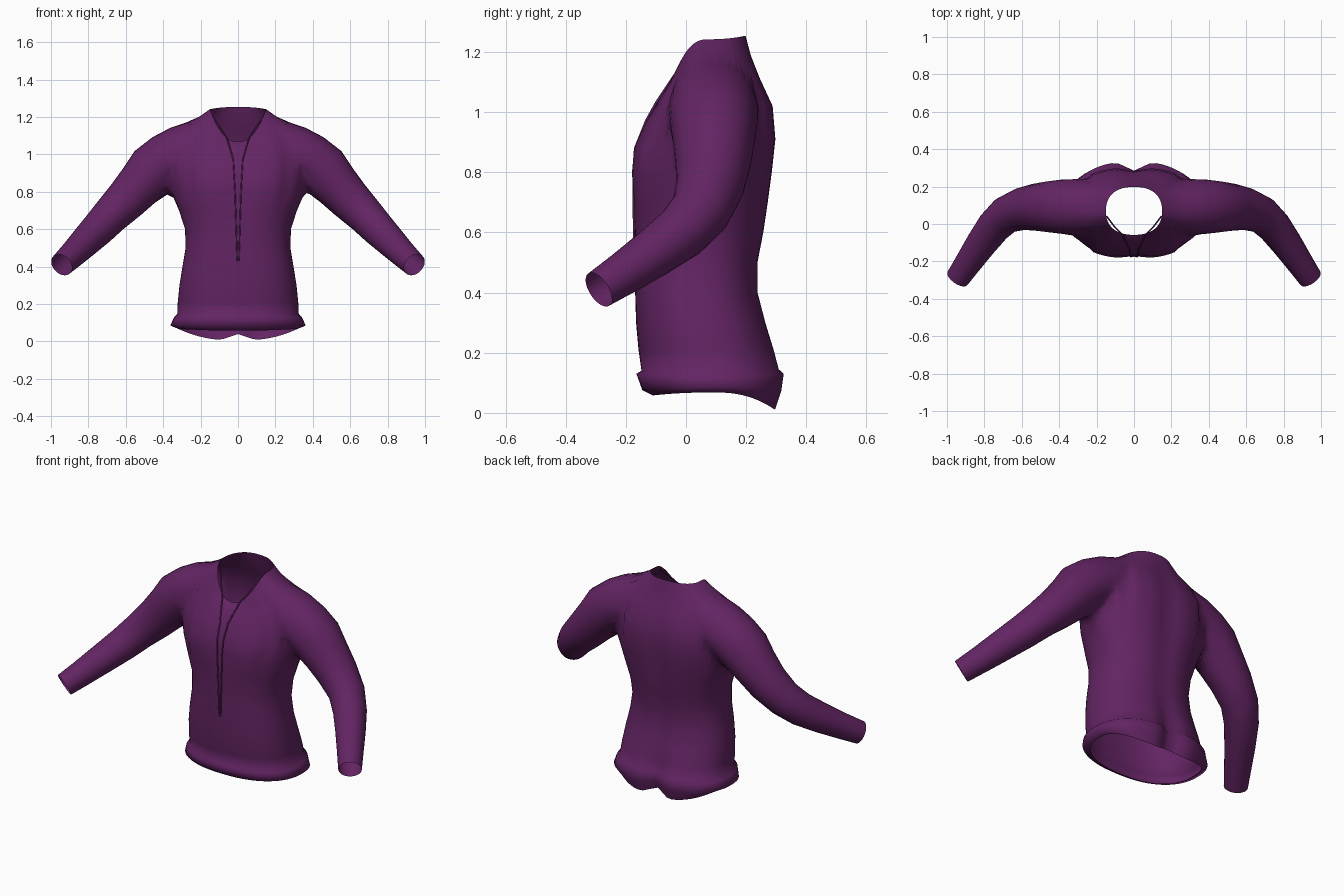
import bpy, bmesh, math
from mathutils import Vector

if "Cube" in bpy.data.objects:
    bpy.data.objects.remove(bpy.data.objects["Cube"])

fabric = bpy.data.materials.new("purple_fabric")
fabric.diffuse_color = (0.125, 0.018, 0.125, 1)
fabric.use_nodes = True
fabric.node_tree.nodes["Principled BSDF"].inputs["Base Color"].default_value = fabric.diffuse_color
cap_mat = bpy.data.materials.new("temporary_cap")


def loft(name, rings):
    """Skin a list of rings and close both ends with removable caps."""
    bm = bmesh.new()
    loops = [[bm.verts.new(p) for p in ring] for ring in rings]
    n = len(loops[0])
    for a, b in zip(loops, loops[1:]):
        for i in range(n):
            j = (i + 1) % n
            bm.faces.new((a[i], a[j], b[j], b[i]))
    for loop in (loops[0], loops[-1]):
        mid = bm.verts.new(sum((v.co for v in loop), Vector()) / n)
        for i in range(n):
            bm.faces.new((loop[i], loop[(i + 1) % n], mid)).material_index = 1
    bmesh.ops.recalc_face_normals(bm, faces=bm.faces)
    mesh = bpy.data.meshes.new(name)
    bm.to_mesh(mesh)
    bm.free()
    mesh.materials.append(fabric)
    mesh.materials.append(cap_mat)
    obj = bpy.data.objects.new(name, mesh)
    bpy.context.collection.objects.link(obj)
    return obj


def body_ring(hw, yf, yb, zf, zs, zb, dent_f, dent_b, notch, n=64):
    """Rounded section with its own front, side and back heights."""
    pts = []
    for i in range(n):
        a = 2 * math.pi * i / n
        c, s = math.cos(a), math.sin(a)
        x = hw * math.copysign(abs(c) ** 0.85, c)
        k = math.copysign(abs(s) ** 0.85, s)
        y = (yf + yb) / 2 + k * (yb - yf) / 2
        z = zs + ((zb if s > 0 else zf) - zs) * s * s
        groove = math.exp(-(x / 0.06) ** 2)
        if s > 0:
            y -= dent_b * groove
            z += notch * groove
        else:
            y += dent_f * groove
        pts.append((x, y, z))
    return pts


# Body: half width, front y, back y, front/side/back z, grooves, hem notch
BODY = [
    (0.32, -0.11, 0.305, 0.058, 0.068, 0.004, 0, 0.04, 0.035),
    (0.362, -0.145, 0.325, 0.075, 0.085, 0.07, 0, 0.045, 0.01),
    (0.342, -0.165, 0.335, 0.13, 0.13, 0.13, 0, 0.05, 0),
    (0.325, -0.148, 0.318, 0.14, 0.145, 0.145, 0, 0.045, 0),
    (0.322, -0.158, 0.30, 0.21, 0.21, 0.21, 0, 0.03, 0),
    (0.313, -0.166, 0.27, 0.3, 0.3, 0.3, 0, 0.015, 0),
    (0.297, -0.169, 0.243, 0.4, 0.4, 0.4, 0, 0.008, 0),
    (0.28, -0.17, 0.243, 0.5, 0.5, 0.5, 0, 0.008, 0),
    (0.283, -0.171, 0.263, 0.6, 0.6, 0.6, 0, 0.01, 0),
    (0.315, -0.176, 0.278, 0.7, 0.7, 0.7, 0.005, 0.014, 0),
    (0.36, -0.185, 0.291, 0.8, 0.8, 0.8, 0.014, 0.018, 0),
    (0.37, -0.177, 0.303, 0.88, 0.9, 0.91, 0.012, 0.02, 0),
    (0.365, -0.135, 0.293, 0.97, 1.02, 1.02, 0.005, 0.015, 0),
    (0.30, -0.098, 0.25, 1.03, 1.145, 1.11, 0, 0.006, 0),
    (0.205, -0.075, 0.215, 1.055, 1.203, 1.19, 0, 0, 0),
    (0.15, -0.058, 0.198, 1.068, 1.242, 1.254, 0, 0, 0),
]
shirt = loft("shirt", [body_ring(*r) for r in BODY])

# Sleeves: centre x, y, z and radius from shoulder to cuff
SLEEVE = [
    (0.20, 0.09, 1.04, 0.135), (0.30, 0.092, 1.02, 0.152),
    (0.385, 0.094, 0.985, 0.152), (0.45, 0.093, 0.92, 0.142),
    (0.52, 0.09, 0.84, 0.127), (0.60, 0.08, 0.755, 0.113),
    (0.685, 0.048, 0.67, 0.1), (0.75, -0.015, 0.60, 0.092),
    (0.82, -0.11, 0.53, 0.082), (0.885, -0.205, 0.465, 0.072),
    (0.943, -0.29, 0.41, 0.064),
]


def sleeve_rings(side, n=32):
    pts = [Vector(p[:3]) for p in SLEEVE]
    rings = []
    for i, p in enumerate(pts):
        t = (pts[min(i + 1, len(pts) - 1)] - pts[max(i - 1, 0)]).normalized()
        u = t.cross(Vector((0, 1, 0))).normalized()
        v = t.cross(u)
        ring = []
        for k in range(n):
            a = 2 * math.pi * k / n
            q = p + (u * math.cos(a) + v * math.sin(a)) * SLEEVE[i][3]
            ring.append((q.x * side, q.y, q.z))
        rings.append(ring)
    return rings


sleeves = [loft("sleeve_helper", sleeve_rings(s)) for s in (1, -1)]
for s in sleeves:
    mod = shirt.modifiers.new("join_sleeve", 'BOOLEAN')
    mod.operation = 'UNION'
    mod.solver = 'EXACT'
    mod.object = s
bpy.context.view_layer.update()
joined = bpy.data.meshes.new_from_object(
    shirt.evaluated_get(bpy.context.evaluated_depsgraph_get()))
shirt.modifiers.clear()
shirt.data = joined
for s in sleeves:
    bpy.data.objects.remove(s)

# Open the neck, hem and cuffs, then soften the armhole seams
bm = bmesh.new()
bm.from_mesh(joined)
bmesh.ops.delete(bm, geom=[f for f in bm.faces if f.material_index == 1], context='FACES')
bmesh.ops.remove_doubles(bm, verts=bm.verts, dist=0.002)
seam = [v for v in bm.verts if 0.24 < abs(v.co.x) < 0.5 and 0.74 < v.co.z < 1.19]
for _ in range(4):
    bmesh.ops.smooth_vert(bm, verts=seam, factor=0.5,
                          use_axis_x=True, use_axis_y=True, use_axis_z=True)
for f in bm.faces:
    f.smooth = True
    f.material_index = 0
bm.to_mesh(joined)
bm.free()
joined.materials.clear()
joined.materials.append(fabric)
bpy.data.materials.remove(cap_mat)

# Thin piping from the collar down both sides of the front placket
for side, label in ((1, "left"), (-1, "right")):
    path = [(0.145 * side, 0.04, 1.215), (0.10 * side, -0.02, 1.15),
            (0.06 * side, -0.06, 1.09)]
    for x, z in ((0.042, 1.03), (0.025, 0.97), (0.02, 0.88), (0.016, 0.8),
                 (0.012, 0.68), (0.008, 0.55), (0.004, 0.43)):
        hit, loc, _, _ = shirt.ray_cast(Vector((x * side, -1, z)), Vector((0, 1, 0)))
        path.append((x * side, (loc.y if hit else -0.15) - 0.002, z))
    curve = bpy.data.curves.new(label + "_piping", 'CURVE')
    curve.dimensions = '3D'
    curve.bevel_depth = 0.004
    curve.bevel_resolution = 1
    spline = curve.splines.new('POLY')
    spline.points.add(len(path) - 1)
    for pt, co in zip(spline.points, path):
        pt.co = (*co, 1)
    curve.materials.append(fabric)
    bpy.context.collection.objects.link(bpy.data.objects.new(label + "_piping", curve))
